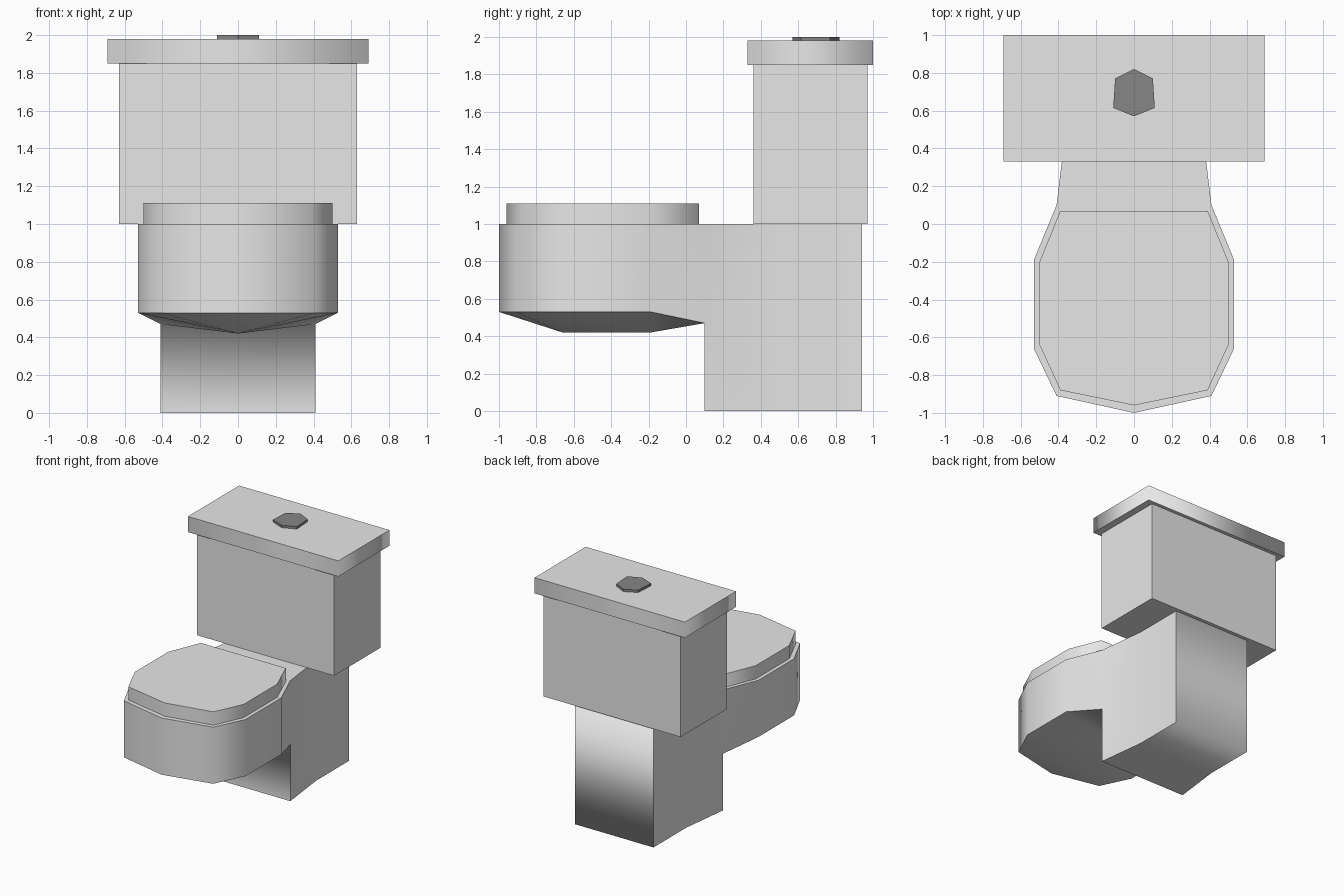
import bpy
import bmesh

cube = bpy.data.objects.get("Cube")
if cube:
    bpy.data.objects.remove(cube, do_unlink=True)


def make_material(name, value):
    mat = bpy.data.materials.new(name)
    mat.use_nodes = True
    colour = (value, value, value, 1)
    mat.diffuse_color = colour
    mat.node_tree.nodes["Principled BSDF"].inputs["Base Color"].default_value = colour
    return mat


ceramic = make_material("light grey ceramic", 0.8)
button_grey = make_material("dark grey button", 0.238)


def is_vertical(edge):
    d = edge.verts[0].co - edge.verts[1].co
    return abs(d.x) + abs(d.y) < 0.001


def finish(bm, name, mat, is_smooth):
    """Turn a bmesh into an object, keeping sharp every edge the rule rejects."""
    bmesh.ops.recalc_face_normals(bm, faces=bm.faces)
    for face in bm.faces:
        face.smooth = True
    for edge in bm.edges:
        edge.smooth = is_smooth(edge)
    mesh = bpy.data.meshes.new(name)
    bm.to_mesh(mesh)
    bm.free()
    mesh.materials.append(mat)
    obj = bpy.data.objects.new(name, mesh)
    bpy.context.collection.objects.link(obj)
    return obj


def mirrored(half):
    """Close a half outline across x = 0."""
    return half + [(-x, y) for x, y in reversed(half) if x > 0]


def prism(name, half, z0, z1, mat, is_smooth):
    bm = bmesh.new()
    base = bm.faces.new([bm.verts.new((x, y, z0)) for x, y in mirrored(half)])
    top = bmesh.ops.extrude_face_region(bm, geom=[base], use_keep_orig=True)
    verts = [v for v in top["geom"] if isinstance(v, bmesh.types.BMVert)]
    bmesh.ops.translate(bm, verts=verts, vec=(0, 0, z1 - z0))
    return finish(bm, name, mat, is_smooth)


def never(edge):
    return False


# Bowl and pedestal: one shell with a faceted underside
bowl_half = [(0, -1), (0.41, -0.91), (0.53, -0.66), (0.53, -0.19), (0.41, 0.1)]
foot_half = [(0.41, 0.1), (0.36, 0.51), (0.36, 0.94)]
bm = bmesh.new()
cache = {}


def vert(x, y, z):
    key = (x, y, z)
    if key not in cache:
        cache[key] = bm.verts.new(key)
    return cache[key]


def face(*points):
    bm.faces.new([vert(*p) for p in points])


def under(p):
    return (*p, 0.47 if p[1] > 0 else 0.53)


ridge_front, ridge_back = (0, -0.66, 0.42), (0, -0.19, 0.42)
for side in (1, -1):
    rim = [(side * x, y) for x, y in bowl_half]
    foot = [(side * x, y) for x, y in foot_half]
    # bowl walls and underside
    for i, (a, b) in enumerate(zip(rim, rim[1:])):
        face((*a, 1), (*b, 1), under(b), under(a))
        if i == 2:
            face(under(a), under(b), ridge_back, ridge_front)
        else:
            face(under(a), under(b), ridge_front if i < 2 else ridge_back)
    # pedestal side walls, the first sharing the bowl's lower corner
    a, b, c = foot
    face((*a, 1), under(a), (*a, 0), (*b, 0), (*b, 1))
    face((*b, 1), (*b, 0), (*c, 0), (*c, 1))


def strip(p, q):
    """Face spanning left to right between two side points."""
    face(p, q, (-q[0], *q[1:]), (-p[0], *p[1:]))


a, b, c = foot_half
face(*[(x, y, 1) for x, y in mirrored(bowl_half)])
for p, q in ((a, b), (b, c)):
    strip((*p, 1), (*q, 1))
    strip((*p, 0), (*q, 0))
strip((*c, 1), (*c, 0))
strip(under(a), (*a, 0))
face(under(a), (-a[0], a[1], 0.47), ridge_back)


def bowl_smooth(edge):
    p, q = (v.co for v in edge.verts)
    low, high, y = min(p.z, q.z), max(p.z, q.z), (p.y + q.y) / 2
    if is_vertical(edge):
        return low > 0.4 or abs(y - b[1]) < 0.01
    if abs(p.y - q.y) < 0.001 and abs(p.x + q.x) < 0.001:
        return y > 0.9 or 0.4 < low < 0.5 or y > 0.5 or high > 0.9
    return low < 0.43 and low > 0.4


finish(bm, "bowl_and_pedestal", ceramic, bowl_smooth)

# Closed seat cover
prism("seat_cover",
      [(0, -0.96), (0.39, -0.88), (0.5, -0.64), (0.5, -0.2), (0.39, 0.07)],
      1.0, 1.11, ceramic, is_vertical)

# Water tank and its lid
prism("tank", [(0.63, 0.36), (0.63, 0.97)], 1.0, 1.85, ceramic, never)
prism("tank_lid", [(0.69, 0.33), (0.69, 1.0)], 1.85, 1.98, ceramic, is_vertical)

# Flush button
prism("flush_button", [(0, 0.57), (0.11, 0.615), (0.1, 0.77), (0, 0.82)],
      1.98, 2.0, button_grey, never)
